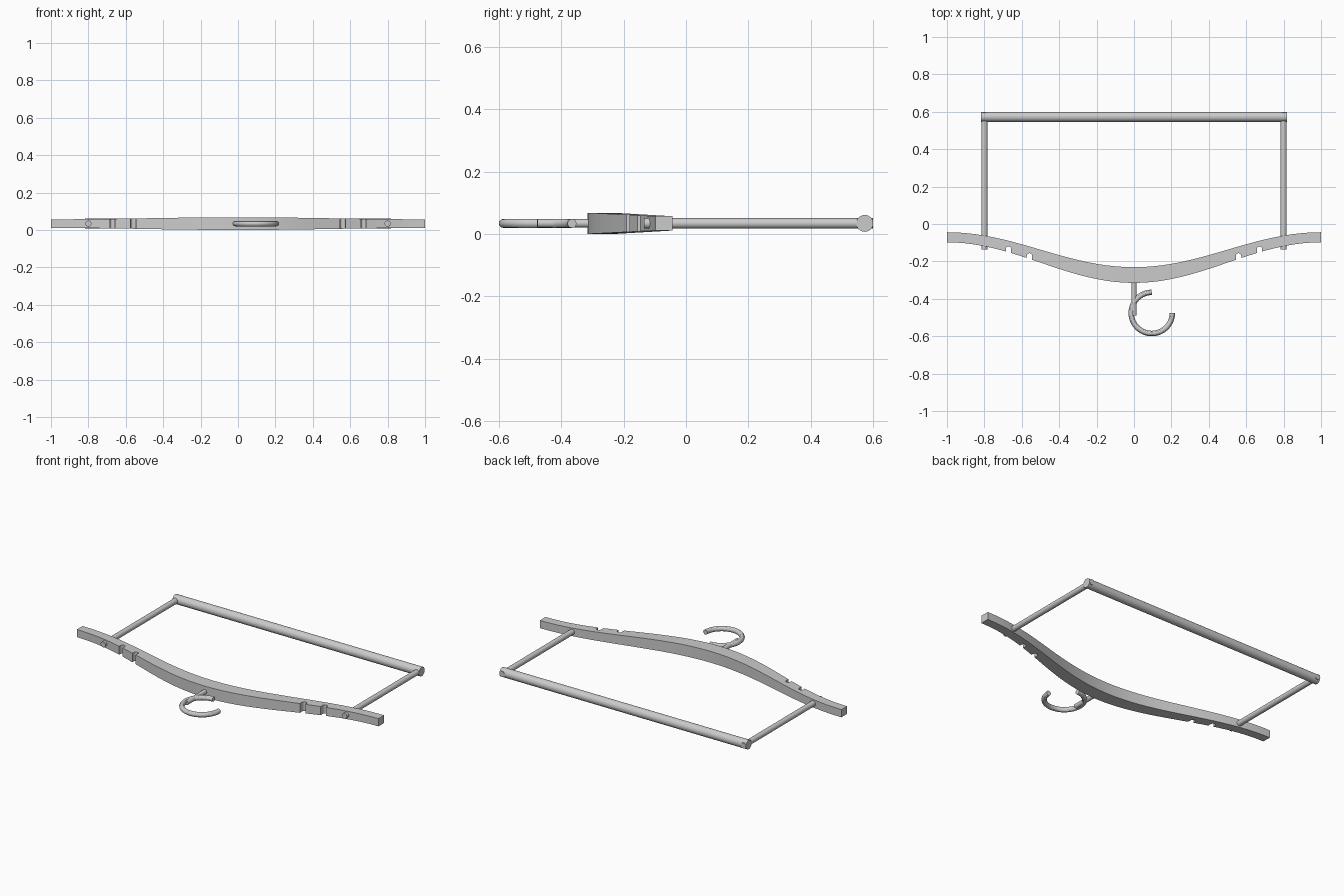
import bpy, bmesh
from math import pi, cos, sin

if "Cube" in bpy.data.objects:
    bpy.data.objects.remove(bpy.data.objects["Cube"])

ZC = 0.034  # mid plane height of the hanger


def make_object(name, bm):
    bmesh.ops.recalc_face_normals(bm, faces=bm.faces[:])
    me = bpy.data.meshes.new(name)
    bm.to_mesh(me)
    bm.free()
    ob = bpy.data.objects.new(name, me)
    bpy.context.collection.objects.link(ob)
    return ob


def select(ob):
    bpy.ops.object.select_all(action='DESELECT')
    ob.select_set(True)
    bpy.context.view_layer.objects.active = ob


def smooth(ob):
    select(ob)
    bpy.ops.object.shade_smooth_by_angle(angle=pi / 6)


def rod(name, center, length, radius, rot):
    bpy.ops.mesh.primitive_cylinder_add(vertices=32, radius=radius, depth=length,
                                        location=center, rotation=rot)
    ob = bpy.context.object
    ob.name = name
    smooth(ob)
    return ob


def slot_cutter(x, top, r=0.0145):
    # U-shaped outline, extruded through the body
    pts = [(x - r, -0.3), (x + r, -0.3)]
    pts += [(x + r * cos(a * pi / 10), top - r + r * sin(a * pi / 10)) for a in range(11)]
    bm = bmesh.new()
    f = bm.faces.new([bm.verts.new((px, py, -0.1)) for px, py in pts])
    ext = bmesh.ops.extrude_face_region(bm, geom=[f])
    bmesh.ops.translate(bm, vec=(0, 0, 0.3),
                        verts=[v for v in ext['geom'] if isinstance(v, bmesh.types.BMVert)])
    ob = make_object("slot_cutter", bm)
    ob.hide_render = True
    return ob


# Curved shoulder bar, thickest in the middle
bm = bmesh.new()
rings = []
N = 40
for i in range(N + 1):
    x = -1 + 2 * i / N
    c = cos(pi * x)
    back, front = -0.1375 - 0.0935 * c, -0.2065 - 0.1085 * c
    h = 0.0285 + 0.0055 * c
    rings.append([bm.verts.new((x, y, ZC + z)) for y, z in
                  ((front, -h), (back, -h), (back, h), (front, h))])
for a, b in zip(rings, rings[1:]):
    for k in range(4):
        bm.faces.new((a[k], a[(k + 1) % 4], b[(k + 1) % 4], b[k]))
bm.faces.new(rings[0])
bm.faces.new(rings[-1])
bar = make_object("shoulder_bar", bm)

# Strap notches
for side in (-1, 1):
    for x, top in ((0.671, -0.12), (0.559, -0.156)):
        cutter = slot_cutter(side * x, top)
        mod = bar.modifiers.new("notch", 'BOOLEAN')
        mod.operation = 'DIFFERENCE'
        mod.solver = 'EXACT'
        mod.object = cutter
        select(bar)
        bpy.ops.object.modifier_apply(modifier=mod.name)
        bpy.data.objects.remove(cutter)
smooth(bar)

# Side rods and trouser bar
for side, label in ((-1, "left"), (1, "right")):
    rod(label + "_rod", (side * 0.8, 0.2325, ZC), 0.735, 0.0165, (pi / 2, 0, 0))
rod("trouser_bar", (0, 0.573, ZC), 1.635, 0.027, (0, pi / 2, 0))

# Hook stem and open hook
rod("hook_stem", (0, -0.385, ZC), 0.21, 0.0135, (pi / 2, 0, 0))
cu = bpy.data.curves.new("hook", 'CURVE')
cu.dimensions = '3D'
cu.bevel_depth = 0.0145
cu.bevel_resolution = 4
cu.use_fill_caps = True
sp = cu.splines.new('POLY')
M = 48
sp.points.add(M)
for i, p in enumerate(sp.points):
    a = pi / 2 + 1.5 * pi * i / M
    p.co = (0.095 + 0.11 * cos(a), -0.4755 + 0.11 * sin(a), ZC, 1)
hook = bpy.data.objects.new("hook", cu)
bpy.context.collection.objects.link(hook)
select(hook)
bpy.ops.object.convert(target='MESH')
smooth(bpy.context.object)
